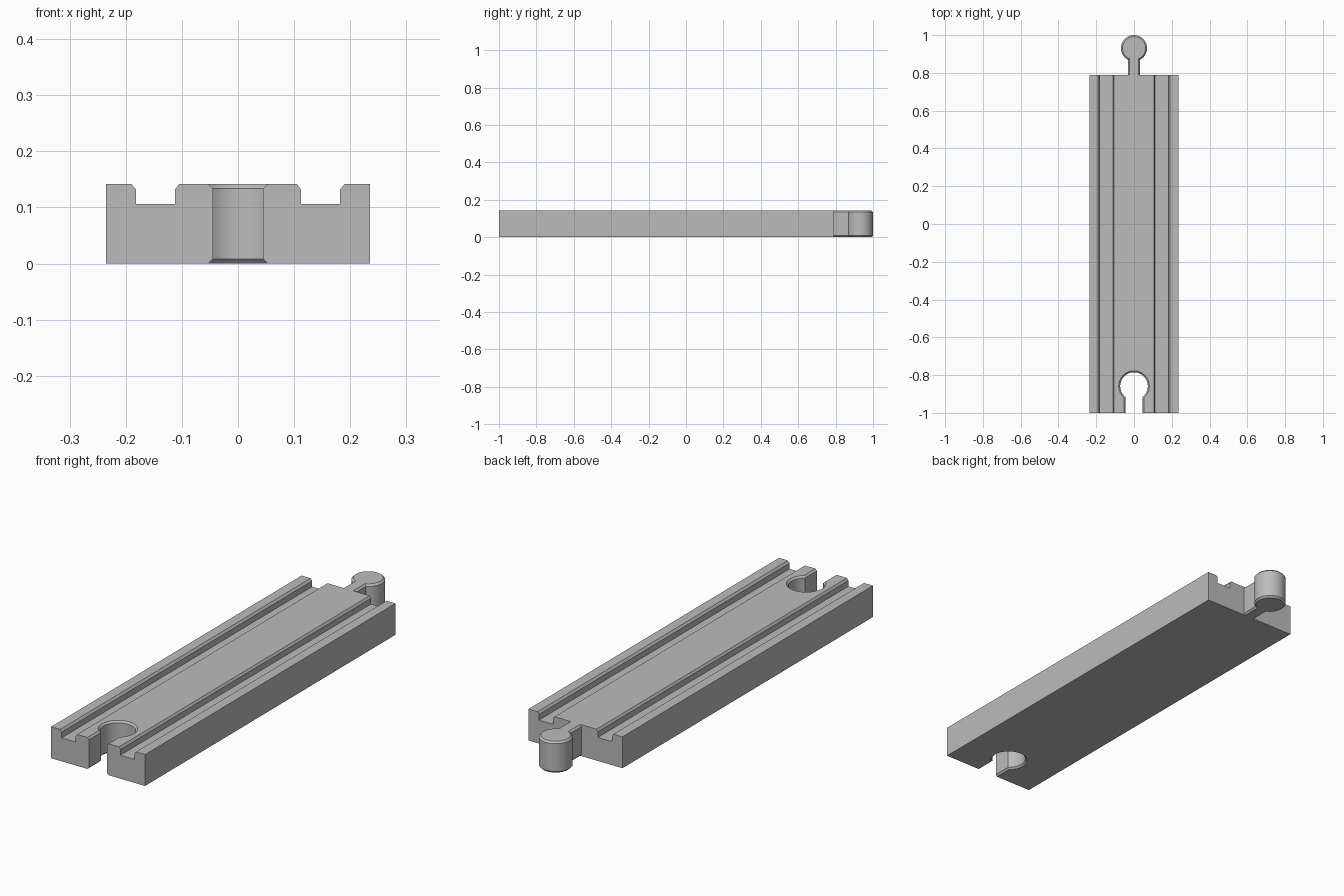
import bpy
import bmesh
from math import asin, cos, sin, pi, radians

HALF_W, HEIGHT, FRONT, BACK = 0.235, 0.142, -1.0, 0.79
BEVEL = 0.008

cube = bpy.data.objects.get("Cube")
if cube:
    bpy.data.objects.remove(cube)

grey = bpy.data.materials.new("plain grey")
grey.use_nodes = True
colour = (0.5, 0.5, 0.5, 1)
grey.diffuse_color = colour
grey.node_tree.nodes["Principled BSDF"].inputs["Base Color"].default_value = colour


def loft(name, layers):
    """Closed solid through matching outlines."""
    bm = bmesh.new()
    rings = [[bm.verts.new(p) for p in layer] for layer in layers]
    n = len(rings[0])
    for low, high in zip(rings, rings[1:]):
        for i in range(n):
            j = (i + 1) % n
            bm.faces.new((low[i], low[j], high[j], high[i]))
    bm.faces.new(rings[0][::-1])
    bm.faces.new(rings[-1])
    bmesh.ops.recalc_face_normals(bm, faces=bm.faces)
    mesh = bpy.data.meshes.new(name)
    bm.to_mesh(mesh)
    bm.free()
    mesh.materials.append(grey)
    obj = bpy.data.objects.new(name, mesh)
    bpy.context.collection.objects.link(obj)
    return obj


def keyhole(centre_y, radius, half_width, end_y, grow, z, steps=64):
    """Round head with a straight neck running down to end_y."""
    r, w = radius + grow, half_width + grow
    gap = asin(w / r)
    points = [(-w, end_y, z), (w, end_y, z)]
    for i in range(steps + 1):
        a = -pi / 2 + gap + (2 * pi - 2 * gap) * i / steps
        points.append((r * cos(a), centre_y + r * sin(a), z))
    return points


def smooth(obj):
    bpy.ops.object.select_all(action="DESELECT")
    obj.select_set(True)
    bpy.context.view_layer.objects.active = obj
    bpy.ops.object.shade_smooth_by_angle(angle=radians(30))


# Track bed: cross-section with two chamfered wheel grooves
half = [(0.105, HEIGHT), (0.112, 0.132), (0.112, 0.106),
        (0.182, 0.106), (0.182, 0.132), (0.190, HEIGHT),
        (HALF_W, HEIGHT), (HALF_W, 0)]
section = half + [(-x, z) for x, z in reversed(half)]
bed = loft("track_bed", [[(x, y, z) for x, z in section] for y in (FRONT, BACK)])

# Socket: keyhole cut through the front end, flared at top and bottom
flare = [(-BEVEL, 2 * BEVEL), (BEVEL, 0), (HEIGHT - BEVEL, 0), (HEIGHT + BEVEL, 2 * BEVEL)]
cutter = loft("socket_cutter",
              [keyhole(-0.858, 0.073, 0.045, FRONT - 0.05, g, z) for z, g in flare])
cutter.hide_render = True
cut = bed.modifiers.new("socket", "BOOLEAN")
cut.operation = "DIFFERENCE"
cut.solver = "EXACT"
cut.object = cutter
bpy.context.view_layer.objects.active = bed
bpy.ops.object.modifier_apply(modifier=cut.name)
bpy.data.objects.remove(cutter)
smooth(bed)

# Connector peg: rounded head and neck at the back end, chamfered edges
chamfer = [(0, -BEVEL), (BEVEL, 0), (HEIGHT - BEVEL, 0), (HEIGHT, -BEVEL)]
peg = loft("connector_peg",
           [keyhole(0.931, 0.069, 0.031, BACK, g, z) for z, g in chamfer])
smooth(peg)
